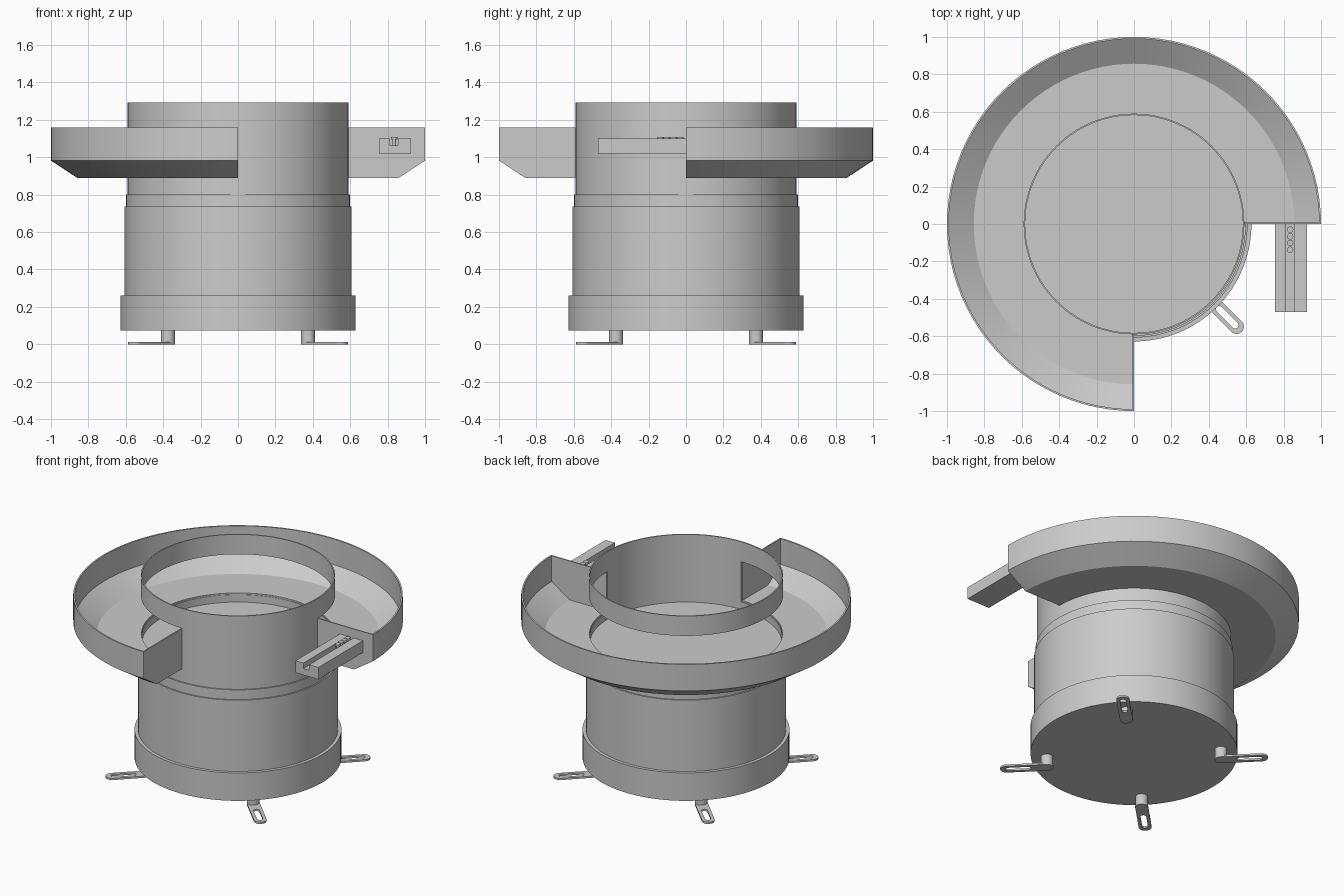
import bpy, bmesh
from math import sin, cos, pi, radians

if "Cube" in bpy.data.objects:
    bpy.data.objects.remove(bpy.data.objects["Cube"])


def finish(name, bm):
    bmesh.ops.remove_doubles(bm, verts=bm.verts, dist=1e-5)
    bmesh.ops.recalc_face_normals(bm, faces=bm.faces)
    me = bpy.data.meshes.new(name)
    bm.to_mesh(me)
    bm.free()
    ob = bpy.data.objects.new(name, me)
    bpy.context.collection.objects.link(ob)
    bpy.ops.object.select_all(action='DESELECT')
    ob.select_set(True)
    bpy.context.view_layer.objects.active = ob
    bpy.ops.object.shade_smooth_by_angle(angle=radians(30))
    return ob


def lathe(name, profile, start=0, end=360, segs=96, at=(0, 0)):
    """Revolve a closed (radius, z) profile between two angles."""
    bm = bmesh.new()
    rows = []
    for i in range(segs + 1):
        a = radians(start + (end - start) * i / segs)
        rows.append([bm.verts.new((at[0] + r * cos(a), at[1] + r * sin(a), z))
                     for r, z in profile])
    n = len(profile)
    for p, q in zip(rows, rows[1:]):
        for j in range(n):
            k = (j + 1) % n
            if profile[j][0] == 0 and profile[k][0] == 0:
                continue
            vs = [p[j], q[j], q[k], p[k]]
            if profile[j][0] == 0:
                vs.remove(q[j])
            if profile[k][0] == 0:
                vs.remove(q[k])
            bm.faces.new(vs)
    if end - start < 360:
        bm.faces.new(rows[0])
        bm.faces.new(rows[-1])
    return finish(name, bm)


def extrude(name, pts, vec):
    """Extrude a flat polygon of 3D points along a vector."""
    bm = bmesh.new()
    f = bm.faces.new([bm.verts.new(p) for p in pts])
    new = bmesh.ops.extrude_face_region(bm, geom=[f], use_keep_orig=True)['geom']
    bmesh.ops.translate(bm, vec=vec, verts=[v for v in new if isinstance(v, bmesh.types.BMVert)])
    return finish(name, bm)


def wall(r0, r1, z0, z1):
    return [(r0, z0), (r1, z0), (r1, z1), (r0, z1)]


def capsule(x0, x1, r, n=12):
    right = [(x1 + r * cos(a), r * sin(a)) for a in (-pi / 2 + pi * i / n for i in range(n + 1))]
    left = [(x0 + r * cos(a), r * sin(a)) for a in (pi / 2 + pi * i / n for i in range(n + 1))]
    return right + left


# Drive unit: base, body and neck as one stepped solid
lathe("drive_unit", [(0, .073), (.628, .073), (.628, .26), (.607, .26), (.607, .737),
                     (.598, .737), (.598, .802), (0, .802)])

# Bowl: lower wall, solid front-right quarter, top ring and floor
lathe("bowl_lower_wall", wall(.582, .59, .80, .89))
lathe("bowl_quarter_wall", wall(.582, .59, .89, 1.16), 270, 360, 24)
lathe("bowl_top_ring", wall(.582, .59, 1.16, 1.293))
lathe("bowl_floor", wall(0, .584, .80, .84))

# Outer tray, three quarters of a turn
lathe("outer_tray", [(.585, .89), (.86, .89), (1, .982), (1, 1.16), (.99, 1.16),
                     (.99, .988), (.857, .9), (.585, .9)], 0, 270, 72)

# Panels closing the two tray ends
end_shape = [(.585, .89), (.86, .89), (1, .982), (1, 1.16), (.585, 1.16)]
extrude("tray_end_right", [(r, 0, z) for r, z in end_shape], (0, .008, 0))
extrude("tray_end_front", [(0, -r, z) for r, z in end_shape], (-.008, 0, 0))

# Outlet chute with a groove
chute = [(.755, 1.02), (.925, 1.02), (.925, 1.10), (.856, 1.10),
         (.856, 1.063), (.814, 1.063), (.814, 1.10), (.755, 1.10)]
extrude("outlet_chute", [(x, 0, z) for x, z in chute], (0, -.47, 0))

# Small bolts queued in the groove
for i in range(4):
    lathe(f"bolt_{i + 1}", [(0, 1.064), (.009, 1.064), (.009, 1.095), (.017, 1.095),
                            (.017, 1.108), (0, 1.108)], segs=16, at=(.835, -.03 - .036 * i))

# Four feet: post and slotted plate
for i in range(4):
    a = radians(45 + 90 * i)
    lathe(f"foot_post_{i + 1}", wall(0, .038, .006, .08), segs=24,
          at=(.53 * cos(a), .53 * sin(a)))
    bm = bmesh.new()
    loops = []
    for pts, z in ((capsule(.53, .776, .039), 0), (capsule(.53, .776, .039), .012),
                   (capsule(.645, .765, .018), .012), (capsule(.645, .765, .018), 0)):
        loops.append([bm.verts.new((x * cos(a) - y * sin(a), x * sin(a) + y * cos(a), z))
                      for x, y in pts])
    n = len(loops[0])
    for j in range(4):
        p, q = loops[j], loops[(j + 1) % 4]
        for k in range(n):
            m = (k + 1) % n
            bm.faces.new((p[k], p[m], q[m], q[k]))
    finish(f"foot_plate_{i + 1}", bm)
